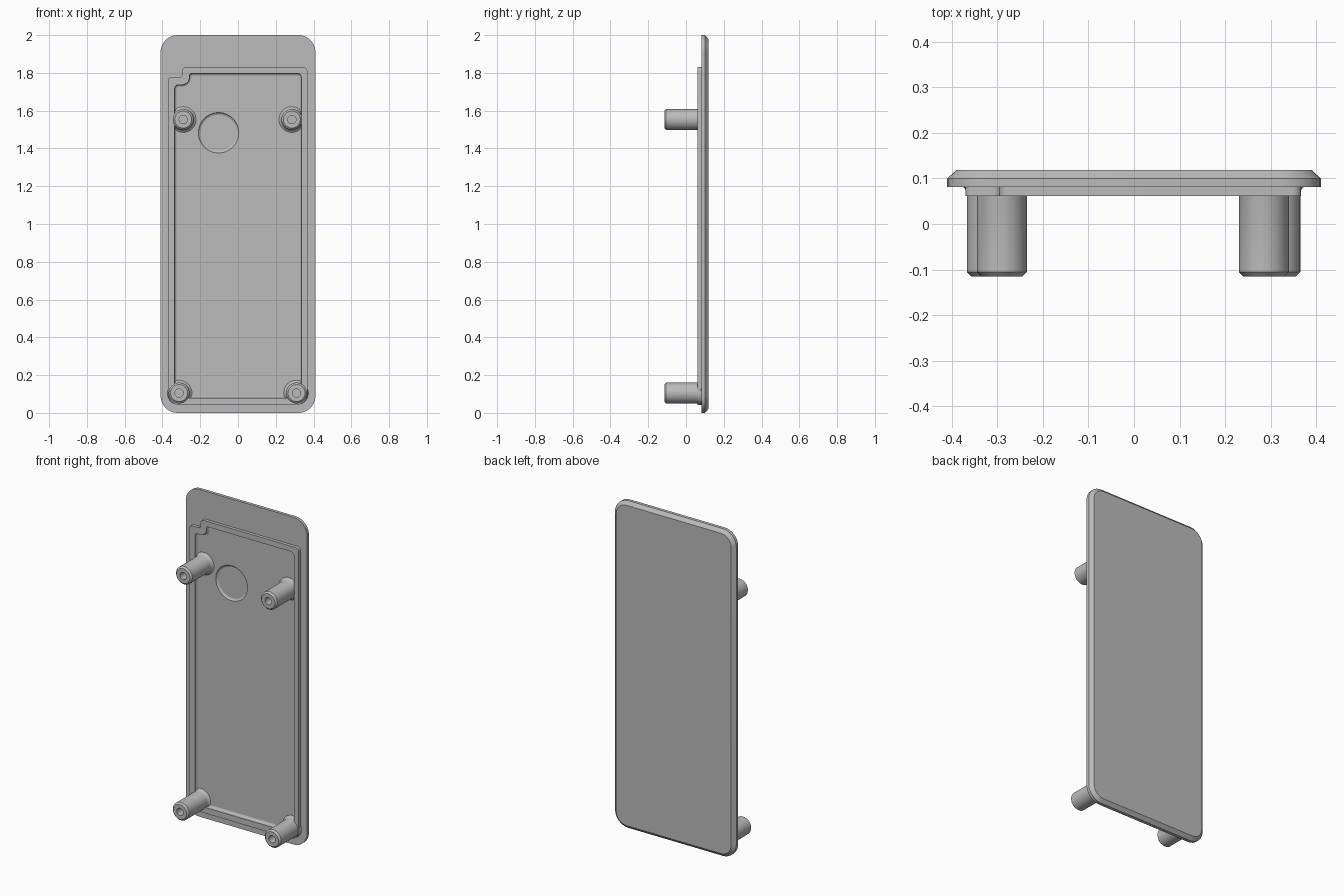
import bpy, bmesh, math
from mathutils import Vector

cube = bpy.data.objects.get("Cube")
if cube:
    bpy.data.objects.remove(cube, do_unlink=True)

grey = bpy.data.materials.new("plain grey")
grey.use_nodes = True
grey.diffuse_color = (0.5, 0.5, 0.5, 1)
grey.node_tree.nodes["Principled BSDF"].inputs["Base Color"].default_value = (0.5, 0.5, 0.5, 1)


def rounded(corners, steps=8):
    """Outline in x, z from right-angled corners given as (x, z, radius)."""
    loop = []
    for i, (x, z, r) in enumerate(corners):
        p = Vector((x, z))
        a = (Vector(corners[i - 1][:2]) - p).normalized()
        b = (Vector(corners[(i + 1) % len(corners)][:2]) - p).normalized()
        centre = p + r * (a + b)
        for s in range(steps + 1):
            t = math.pi / 2 * s / steps
            loop.append(centre - r * (b * math.cos(t) + a * math.sin(t)))
    return loop


def inset(loop, d):
    """Move a counter-clockwise outline inward by d."""
    out = []
    for i, p in enumerate(loop):
        e1 = (p - loop[i - 1]).normalized()
        e2 = (loop[(i + 1) % len(loop)] - p).normalized()
        n1, n2 = Vector((-e1.y, e1.x)), Vector((-e2.y, e2.x))
        out.append(p + d * (n1 + n2) / (1 + n1.dot(n2)))
    return out


def circle(x, z, r, n=48):
    return [Vector((x + r * math.cos(math.tau * i / n), z + r * math.sin(math.tau * i / n)))
            for i in range(n)]


def loft(name, sections):
    """Solid through outlines placed at successive y depths."""
    bm = bmesh.new()
    rings = [[bm.verts.new((p.x, y, p.y)) for p in loop] for loop, y in sections]
    for low, high in zip(rings, rings[1:]):
        for i in range(len(low)):
            bm.faces.new((low[i - 1], low[i], high[i], high[i - 1]))
    bm.faces.new(rings[0])
    bm.faces.new(rings[-1])
    bmesh.ops.recalc_face_normals(bm, faces=bm.faces)
    mesh = bpy.data.meshes.new(name)
    bm.to_mesh(mesh)
    bm.free()
    mesh.materials.append(grey)
    obj = bpy.data.objects.new(name, mesh)
    bpy.context.collection.objects.link(obj)
    return obj


def combine(target, tool, operation):
    """Apply a boolean and discard the tool object."""
    mod = target.modifiers.new("cut", "BOOLEAN")
    mod.operation, mod.object, mod.solver = operation, tool, "EXACT"
    bpy.context.view_layer.objects.active = target
    bpy.ops.object.modifier_apply(modifier=mod.name)
    bpy.data.objects.remove(tool, do_unlink=True)


FLOOR = 0.085

# Cover plate with a chamfered back edge
outline = rounded([(-0.41, 0, 0.09), (0.41, 0, 0.09), (0.41, 2, 0.09), (-0.41, 2, 0.09)])
cover = loft("cover_plate", [(outline, 0.081), (outline, 0.1), (inset(outline, 0.021), 0.119)])

# Raised rim with a stepped upper corner
rim = rounded([(-0.37, 0.042, 0.06), (0.367, 0.042, 0.06), (0.367, 1.83, 0.02),
               (-0.295, 1.83, 0.02), (-0.295, 1.775, 0.02), (-0.37, 1.775, 0.015)])
combine(cover, loft("rim", [(rim, 0.061), (rim, 0.1)]), "UNION")

# Pocket inside the rim, with a filleted floor
pocket = rounded([(-0.335, 0.078, 0.02), (0.335, 0.078, 0.02), (0.335, 1.797, 0.02),
                  (-0.257, 1.797, 0.012), (-0.257, 1.737, 0.04), (-0.335, 1.737, 0.02)])
combine(cover, loft("pocket_cutter", [(pocket, 0.03), (pocket, FLOOR - 0.01),
                                      (inset(pocket, 0.003), FLOOR - 0.004),
                                      (inset(pocket, 0.01), FLOOR)]), "DIFFERENCE")

# Shallow round dish in the pocket floor
dish = [(0.107, 0.05), (0.107, FLOOR), (0.103, FLOOR + 0.006), (0.096, FLOOR + 0.01)]
combine(cover, loft("dish_cutter", [(circle(-0.103, 1.483, r), y) for r, y in dish]), "DIFFERENCE")

# Four standoff posts with flared feet, chamfered tips and screw holes
post = [(0.045, -0.115), (0.055, -0.105), (0.055, 0.066), (0.057, 0.074),
        (0.061, 0.08), (0.068, FLOOR), (0.068, 0.1)]
hole = [(0.022, -0.15), (0.022, -0.03)]
for x, z in [(-0.29, 1.553), (0.285, 1.553), (-0.312, 0.105), (0.31, 0.105)]:
    combine(cover, loft("post", [(circle(x, z, r), y) for r, y in post]), "UNION")
    combine(cover, loft("hole_cutter", [(circle(x, z, r), y) for r, y in hole]), "DIFFERENCE")

# Smooth round walls, crisp edges
bpy.ops.object.select_all(action="DESELECT")
cover.select_set(True)
bpy.context.view_layer.objects.active = cover
bpy.ops.object.shade_smooth_by_angle(angle=math.radians(20))
